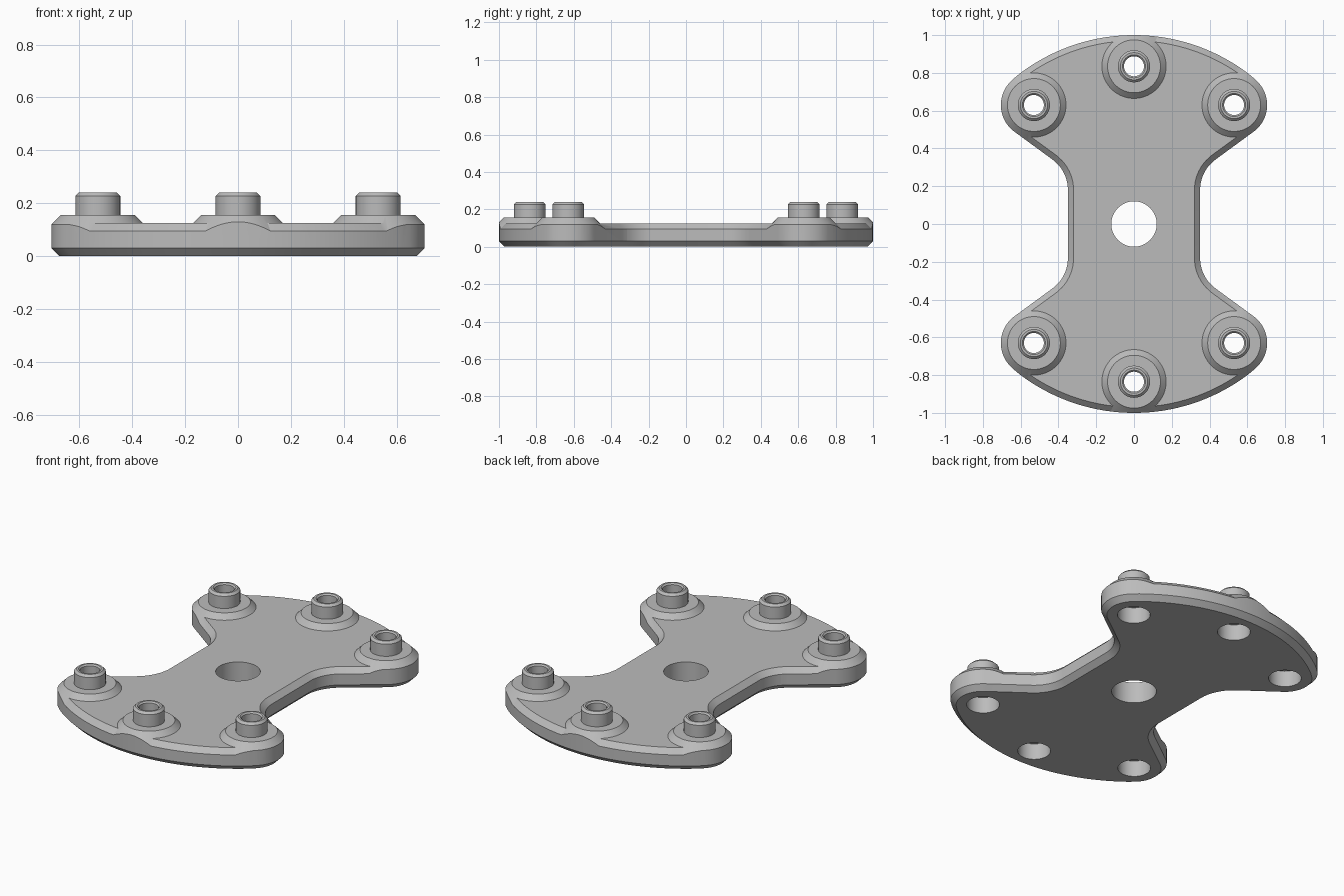
import bpy, math
from math import cos, sin, pi

cube = bpy.data.objects.get("Cube")
if cube:
    bpy.data.objects.remove(cube, do_unlink=True)

grey = bpy.data.materials.new("satin grey")
grey.use_nodes = True
grey.diffuse_color = (0.5, 0.5, 0.5, 1)
grey.node_tree.nodes["Principled BSDF"].inputs["Base Color"].default_value = (0.5, 0.5, 0.5, 1)

CORNER = (0.53, 0.63)
CENTRES = [(sx * CORNER[0], sy * CORNER[1]) for sx in (1, -1) for sy in (1, -1)]
CENTRES += [(0, 0.835), (0, -0.835)]


def loft(name, rings, caps=True):
    """Skin a stack of equal-length point rings."""
    n = len(rings[0])
    verts = [p for ring in rings for p in ring]
    faces = []
    for k in range(len(rings) - 1):
        for i in range(n):
            j = (i + 1) % n
            faces.append((k * n + i, k * n + j, (k + 1) * n + j, (k + 1) * n + i))
    if caps:
        faces.append(tuple(reversed(range(n))))
        faces.append(tuple(range(len(verts) - n, len(verts))))
    mesh = bpy.data.meshes.new(name)
    mesh.from_pydata(verts, [], faces)
    mesh.materials.append(grey)
    obj = bpy.data.objects.new(name, mesh)
    bpy.context.collection.objects.link(obj)
    return obj


def lathe(name, profile, centre, caps=True, sides=64):
    rings = [[(centre[0] + r * cos(2 * pi * i / sides),
               centre[1] + r * sin(2 * pi * i / sides), z) for i in range(sides)]
             for r, z in profile]
    return loft(name, rings, caps)


def arc(cx, cy, r, a, b, steps):
    return [(cx + r * cos(a + (b - a) * i / steps),
             cy + r * sin(a + (b - a) * i / steps)) for i in range(steps + 1)]


def outline(inset, z):
    """Double-fan outline made of tangent arcs, counter-clockwise."""
    slope = math.radians(36.5)
    lean = math.atan2(CORNER[1], CORNER[0])
    quarter = arc(0.55, 0.18, 0.2 + inset, pi, pi / 2 + slope, 10)
    quarter += arc(*CORNER, 0.175 - inset, slope - pi / 2, lean, 24)
    quarter += arc(0, 0, 1 - inset, lean, pi / 2, 24)[1:]
    upper = quarter + [(-x, y) for x, y in reversed(quarter[:-1])]
    return [(x, y, z) for x, y in upper + [(-x, -y) for x, y in upper]]


def combine(target, tool, operation):
    mod = target.modifiers.new("cut", "BOOLEAN")
    mod.operation = operation
    mod.solver = "EXACT"
    mod.object = tool
    bpy.context.view_layer.objects.active = target
    bpy.ops.object.modifier_apply(modifier=mod.name)
    bpy.data.objects.remove(tool, do_unlink=True)


def smooth(obj):
    bpy.ops.object.select_all(action="DESELECT")
    obj.select_set(True)
    bpy.context.view_layer.objects.active = obj
    bpy.ops.object.shade_smooth_by_angle(angle=math.radians(20))


# Plate with sloped top edge, oversized so the walls are trimmed below
plate = loft("base_plate", [outline(-0.03, -0.05), outline(-0.03, 0.065), outline(0.03, 0.125)])

# Conical pads around each bolt position
for c in CENTRES:
    combine(plate, lathe("pad", [(0.235, 0.06), (0.14, 0.155)], c), "UNION")

# Trim to the vertical walls and the lower chamfer
combine(plate, loft("trim", [outline(0.03, 0), outline(0, 0.03), outline(0, 0.4)]), "INTERSECT")

# Central hole and counterbored bolt holes
combine(plate, lathe("drill", [(0.12, -0.1), (0.12, 0.4)], (0, 0)), "DIFFERENCE")
bore = [(0.088, -0.1), (0.088, 0.095), (0.053, 0.095), (0.053, 0.4)]
for c in CENTRES:
    combine(plate, lathe("drill", bore, c), "DIFFERENCE")
smooth(plate)

# Hollow sleeves standing on the pads
sleeve = [(0.085, 0.155), (0.085, 0.227), (0.072, 0.24),
          (0.061, 0.24), (0.053, 0.232), (0.053, 0.155)]
for i, c in enumerate(CENTRES):
    smooth(lathe(f"sleeve_{i + 1}", sleeve, c, caps=False))
